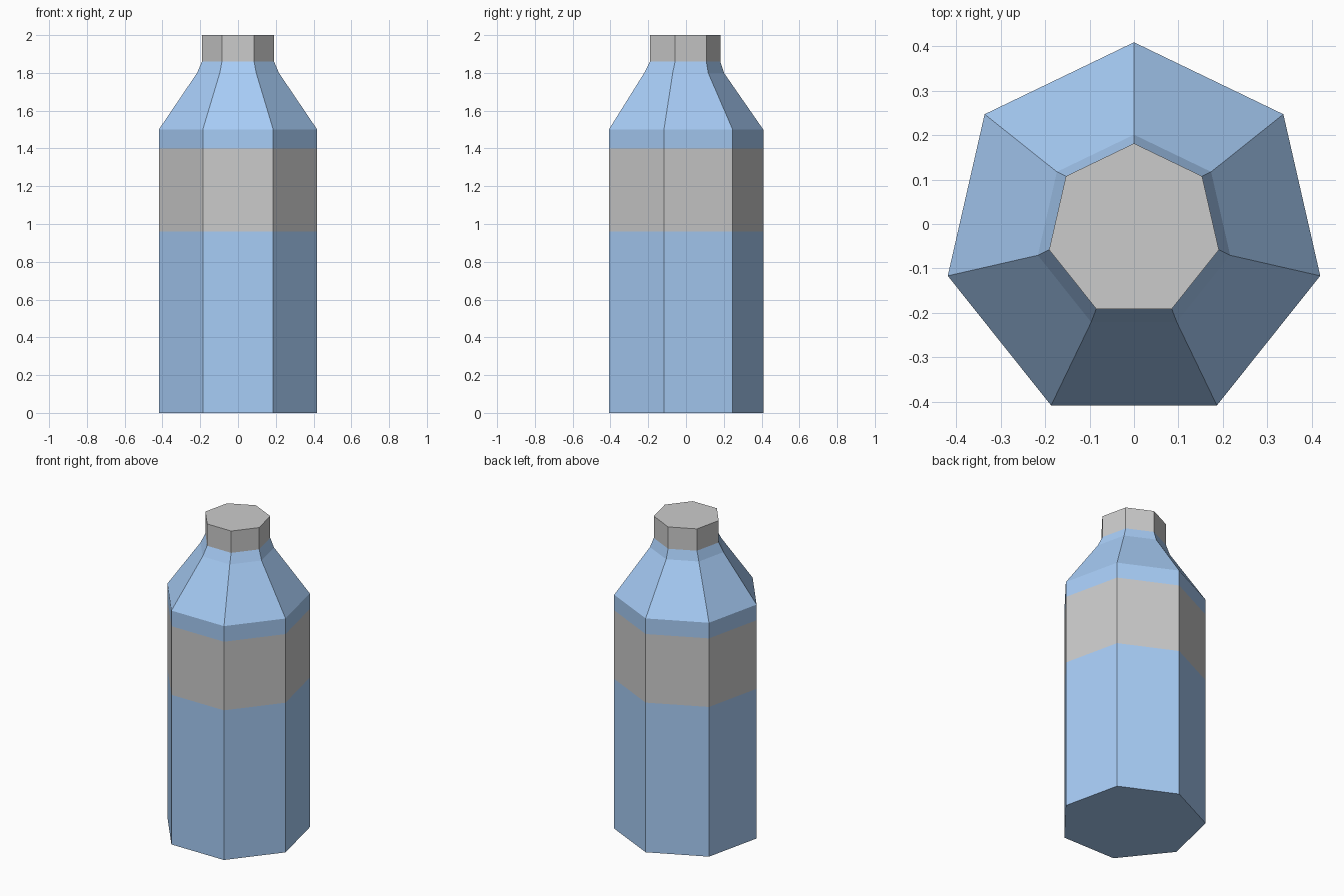
import bpy, bmesh
from math import sin, cos, tau

if "Cube" in bpy.data.objects:
    bpy.data.objects.remove(bpy.data.objects["Cube"])

SIDES = 7
blue = bpy.data.materials.new("blue")
blue.diffuse_color = (0.39, 0.61, 0.93, 1)
blue.use_nodes = True
blue.node_tree.nodes["Principled BSDF"].inputs["Base Color"].default_value = blue.diffuse_color


def shell(name, rings, material=None, bottom=False, top=False):
    """Loft seven-sided rings given as (radius, centre y, z)."""
    bm = bmesh.new()
    loops = [[bm.verts.new((r * sin(tau * i / SIDES), cy + r * cos(tau * i / SIDES), z))
              for i in range(SIDES)] for r, cy, z in rings]
    for a, b in zip(loops, loops[1:]):
        for i in range(SIDES):
            j = (i + 1) % SIDES
            bm.faces.new((a[j], a[i], b[i], b[j]))
    if bottom:
        bm.faces.new(loops[0])
    if top:
        bm.faces.new(loops[-1][::-1])
    mesh = bpy.data.meshes.new(name)
    bm.to_mesh(mesh)
    bm.free()
    if material:
        mesh.materials.append(material)
    obj = bpy.data.objects.new(name, mesh)
    bpy.context.collection.objects.link(obj)
    return obj


R, CY = 0.43, -0.021            # body radius and axis
CAP_R, CAP_Y = 0.196, -0.0145   # cap radius and axis

# Straight lower body with its base
shell("bottle_body", [(R, CY, 0), (R, CY, 0.96)], blue, bottom=True)
# Grey band round the body
shell("label_band", [(R, CY, 0.96), (R, CY, 1.4)])
# Sloping shoulder and short neck
shell("shoulder", [(R, CY, 1.4), (R, CY, 1.5), (0.222, CY, 1.8),
                   (CAP_R, CAP_Y, 1.86)], blue)
# Cap
shell("cap", [(CAP_R, CAP_Y, 1.86), (CAP_R, CAP_Y, 2.0)], top=True)
